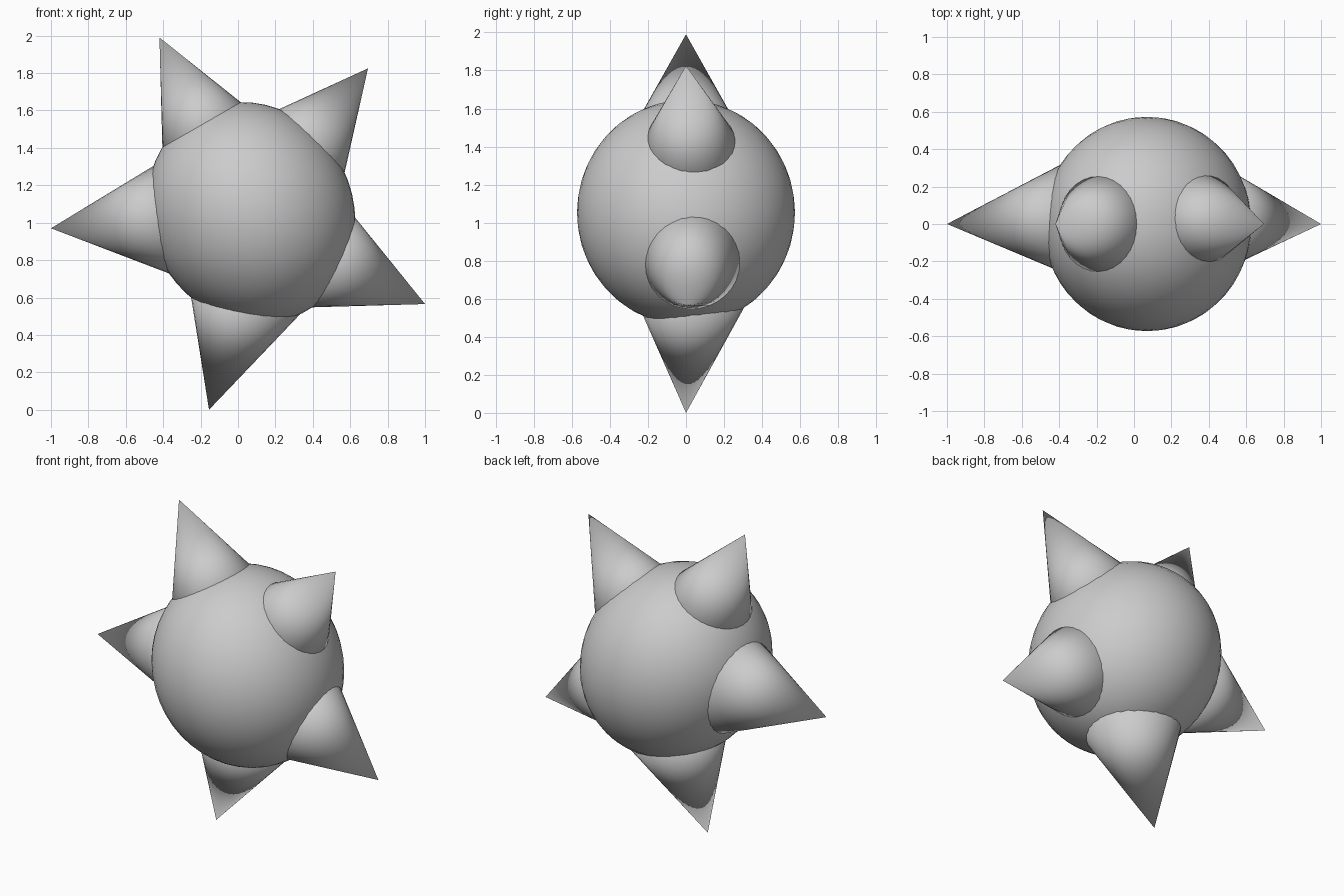
import bpy, math
from mathutils import Matrix, Vector

if "Cube" in bpy.data.objects:
    bpy.data.objects.remove(bpy.data.objects["Cube"])

# Slightly oval ball body, long axis leaning in the x-z plane
bpy.ops.mesh.primitive_uv_sphere_add(segments=48, ring_count=24, radius=1,
                                     location=(0.07, 0, 1.053),
                                     rotation=(0, math.radians(-27), 0),
                                     scale=(0.545, 0.573, 0.603))
body = bpy.context.object
body.name = "body"
bpy.ops.object.shade_smooth()


def spike(name, tip, angle, lean, slope_plane, slope_y, length=0.8):
    """Cone with its tip at (x, z); angle is the in-plane direction from tip to base."""
    a, l = math.radians(angle), math.radians(lean)
    inward = Vector((math.cos(a) * math.cos(l), math.sin(l), math.sin(a) * math.cos(l)))
    up = -inward
    side = Vector((0, 1, 0)).cross(up).normalized()
    across = up.cross(side)
    rot = Matrix((side, across, up)).transposed()
    centre = Vector((tip[0], 0, tip[1])) + inward * length / 2
    bpy.ops.mesh.primitive_cone_add(vertices=32, radius1=1, radius2=0, depth=1)
    ob = bpy.context.object
    ob.name = name
    size = Matrix.Diagonal((slope_plane * length, slope_y * length, length, 1))
    ob.data.transform(Matrix.Translation(centre) @ rot.to_4x4() @ size)
    bpy.ops.object.shade_smooth()


# Five spikes around the body
spike("top_left_spike", (-0.42, 1.99), -63.5, 0, 0.466, 0.49)
spike("top_right_spike", (0.695, 1.825), -129, 2.2, 0.495, 0.468)
spike("lower_right_spike", (1.0, 0.565), 155.3, 2.4, 0.495, 0.468)
spike("bottom_spike", (-0.155, 0.0), 72.7, 2.4, 0.495, 0.468)
spike("left_spike", (-1.0, 0.97), 5.2, 2.4, 0.49, 0.468)
